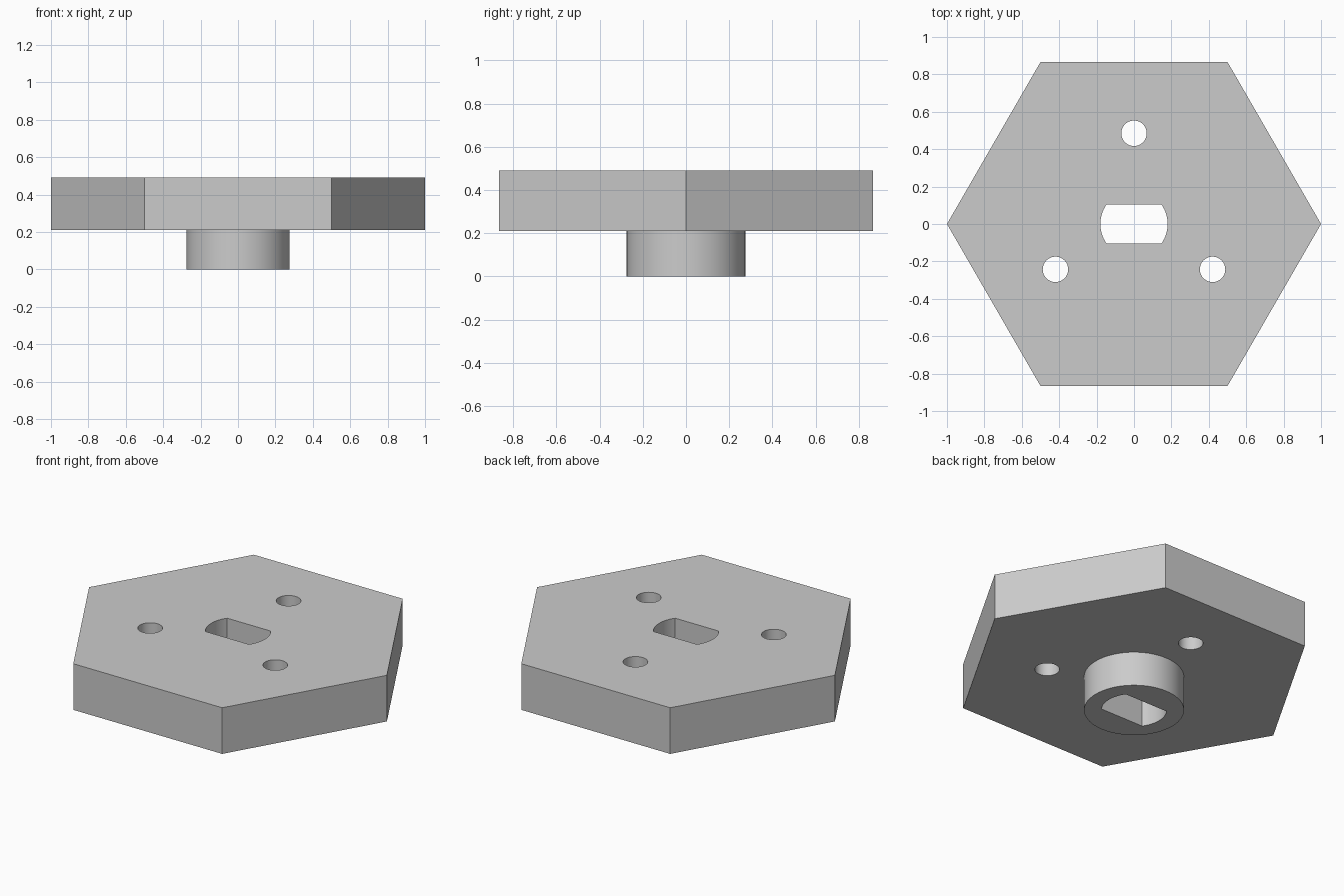
import bpy
import bmesh
from math import asin, cos, sin, pi, radians

cube = bpy.data.objects.get("Cube")
if cube:
    bpy.data.objects.remove(cube, do_unlink=True)

PLATE_BOTTOM, PLATE_TOP = 0.21, 0.49
HUB_RADIUS = 0.275
BORE_RADIUS, BORE_HALF_FLAT = 0.18, 0.105
HOLE_RADIUS, HOLE_CIRCLE = 0.068, 0.485

grey = bpy.data.materials.new("plain grey")
grey.use_nodes = True
grey.diffuse_color = (0.6, 0.6, 0.6, 1)
grey.node_tree.nodes["Principled BSDF"].inputs["Base Color"].default_value = grey.diffuse_color


def arc(radius, start, end, steps, cx=0, cy=0):
    """Points along an arc, both ends included."""
    return [(cx + radius * cos(start + (end - start) * i / steps),
             cy + radius * sin(start + (end - start) * i / steps))
            for i in range(steps + 1)]


def circle(radius, sides, cx=0, cy=0):
    return arc(radius, 0, 2 * pi, sides, cx, cy)[:-1]


def prism(name, outline, bottom, top):
    """Extrude a counter-clockwise outline upwards into a closed solid."""
    bm = bmesh.new()
    base = bm.faces.new([bm.verts.new((x, y, bottom)) for x, y in outline])
    grown = bmesh.ops.extrude_face_region(bm, geom=[base], use_keep_orig=True)["geom"]
    for v in grown:
        if isinstance(v, bmesh.types.BMVert):
            v.co.z = top
    bmesh.ops.recalc_face_normals(bm, faces=bm.faces)
    mesh = bpy.data.meshes.new(name)
    bm.to_mesh(mesh)
    bm.free()
    mesh.materials.append(grey)
    obj = bpy.data.objects.new(name, mesh)
    bpy.context.collection.objects.link(obj)
    return obj


def combine(target, tool, operation):
    """Apply a boolean and discard the tool."""
    mod = target.modifiers.new(operation.lower(), 'BOOLEAN')
    mod.object, mod.operation, mod.solver = tool, operation, 'EXACT'
    bpy.context.view_layer.objects.active = target
    bpy.ops.object.modifier_apply(modifier=mod.name)
    bpy.data.objects.remove(tool, do_unlink=True)


# Hexagonal plate with a round hub underneath
body = prism("hex_hub_adapter", circle(1, 6), PLATE_BOTTOM, PLATE_TOP)
hub = prism("hub", circle(HUB_RADIUS, 64), 0, (PLATE_BOTTOM + PLATE_TOP) / 2)
combine(body, hub, 'UNION')

# Shaft bore with two flats
a = asin(BORE_HALF_FLAT / BORE_RADIUS)
outline = arc(BORE_RADIUS, -a, a, 14) + arc(BORE_RADIUS, pi - a, pi + a, 14)
combine(body, prism("bore_cutter", outline, -0.1, 0.6), 'DIFFERENCE')

# Three bolt holes
for i in range(3):
    angle = radians(90 + 120 * i)
    hole = circle(HOLE_RADIUS, 40, HOLE_CIRCLE * cos(angle), HOLE_CIRCLE * sin(angle))
    combine(body, prism("hole_cutter", hole, -0.1, 0.6), 'DIFFERENCE')

# Smooth round walls, crisp edges elsewhere
bpy.ops.object.select_all(action='DESELECT')
body.select_set(True)
bpy.context.view_layer.objects.active = body
bpy.ops.object.shade_smooth_by_angle(angle=radians(30))
